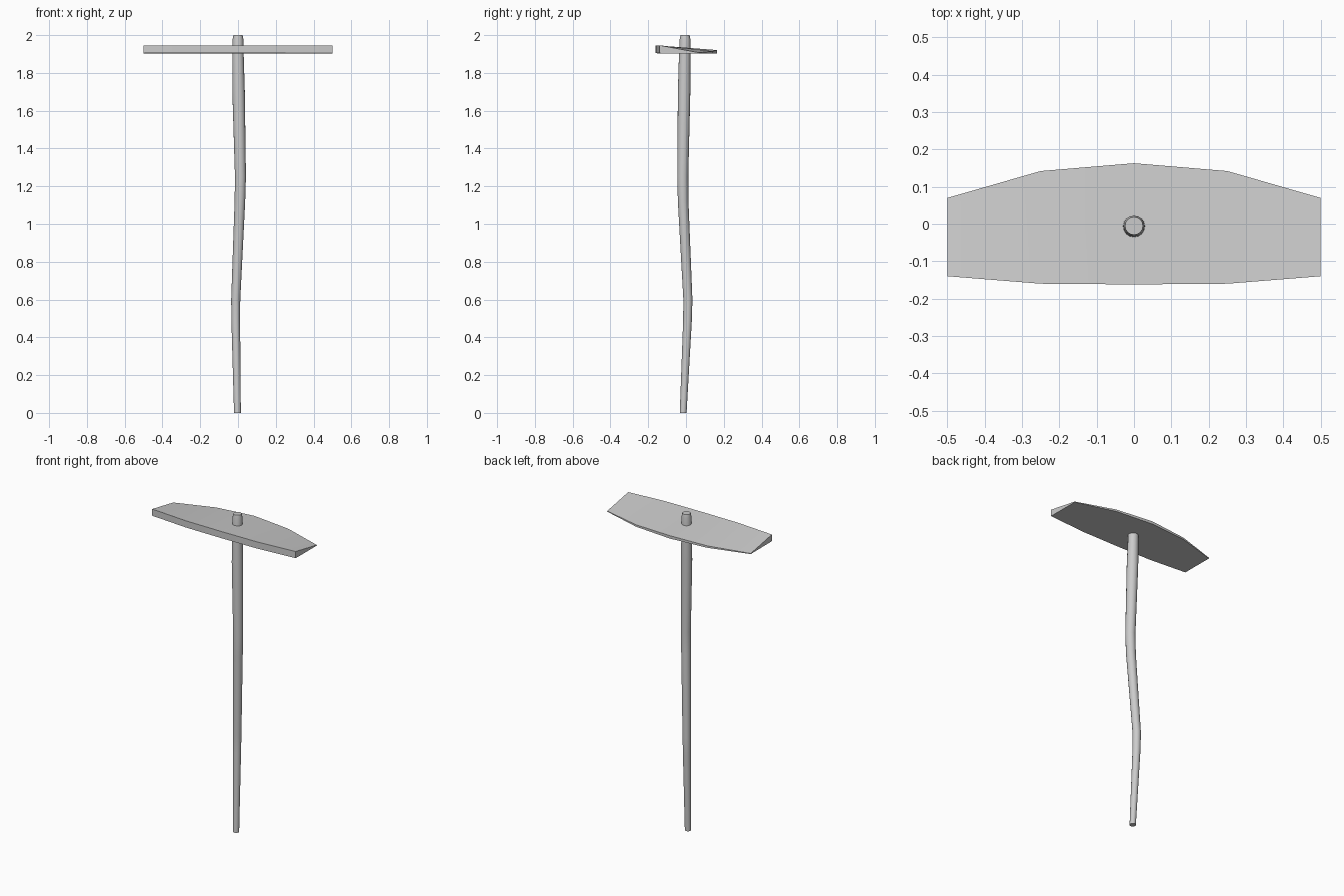
import bpy, bmesh
from math import cos, sin, pi

if "Cube" in bpy.data.objects:
    bpy.data.objects.remove(bpy.data.objects["Cube"])


def finish(name, bm, angle):
    bmesh.ops.recalc_face_normals(bm, faces=bm.faces)
    mesh = bpy.data.meshes.new(name)
    bm.to_mesh(mesh)
    bm.free()
    obj = bpy.data.objects.new(name, mesh)
    bpy.context.collection.objects.link(obj)
    bpy.ops.object.select_all(action='DESELECT')
    obj.select_set(True)
    bpy.context.view_layer.objects.active = obj
    bpy.ops.object.shade_smooth_by_angle(angle=angle)


def loft(name, rings, angle):
    """Skin a list of point rings and cap both ends."""
    bm = bmesh.new()
    loops = [[bm.verts.new(p) for p in ring] for ring in rings]
    n = len(loops[0])
    for a, b in zip(loops, loops[1:]):
        for i in range(n):
            j = (i + 1) % n
            bm.faces.new((a[i], a[j], b[j], b[i]))
    bm.faces.new(loops[0])
    bm.faces.new(loops[-1])
    finish(name, bm, angle)


# Crooked wooden handle: (x, y, z, radius) along its length
path = [(-0.003, -0.015, 0.0, 0.018), (-0.012, 0.008, 0.49, 0.023),
        (-0.012, 0.010, 0.60, 0.024), (0.010, -0.015, 1.12, 0.028),
        (0.013, -0.017, 1.25, 0.029), (0.003, -0.010, 1.70, 0.033),
        (0.0, -0.007, 1.90, 0.030), (0.0, -0.005, 1.98, 0.028),
        (0.0, -0.005, 2.0, 0.024)]
SIDES = 16
rings = [[(x + r * cos(2 * pi * i / SIDES), y + r * sin(2 * pi * i / SIDES), z)
          for i in range(SIDES)] for x, y, z, r in path]
loft("handle", rings, 0.7)

# Broad blade: thick blunt front, bowed thin edge at the back
# half sections: (x, front y, back y, back top z)
half = [(0.5, -0.14, 0.07, 1.907), (0.25, -0.16, 0.142, 1.915),
        (0.0, -0.162, 0.163, 1.921)]
stations = [(-x, f, b, t) for x, f, b, t in half] + half[1::-1] 
stations = [s for s in stations]
sections = [[(x, f, 1.904), (x, b, 1.903), (x, b, t), (x, f, 1.946)]
            for x, f, b, t in stations]
sections.sort(key=lambda s: s[0][0])
loft("blade", sections, 0.6)
